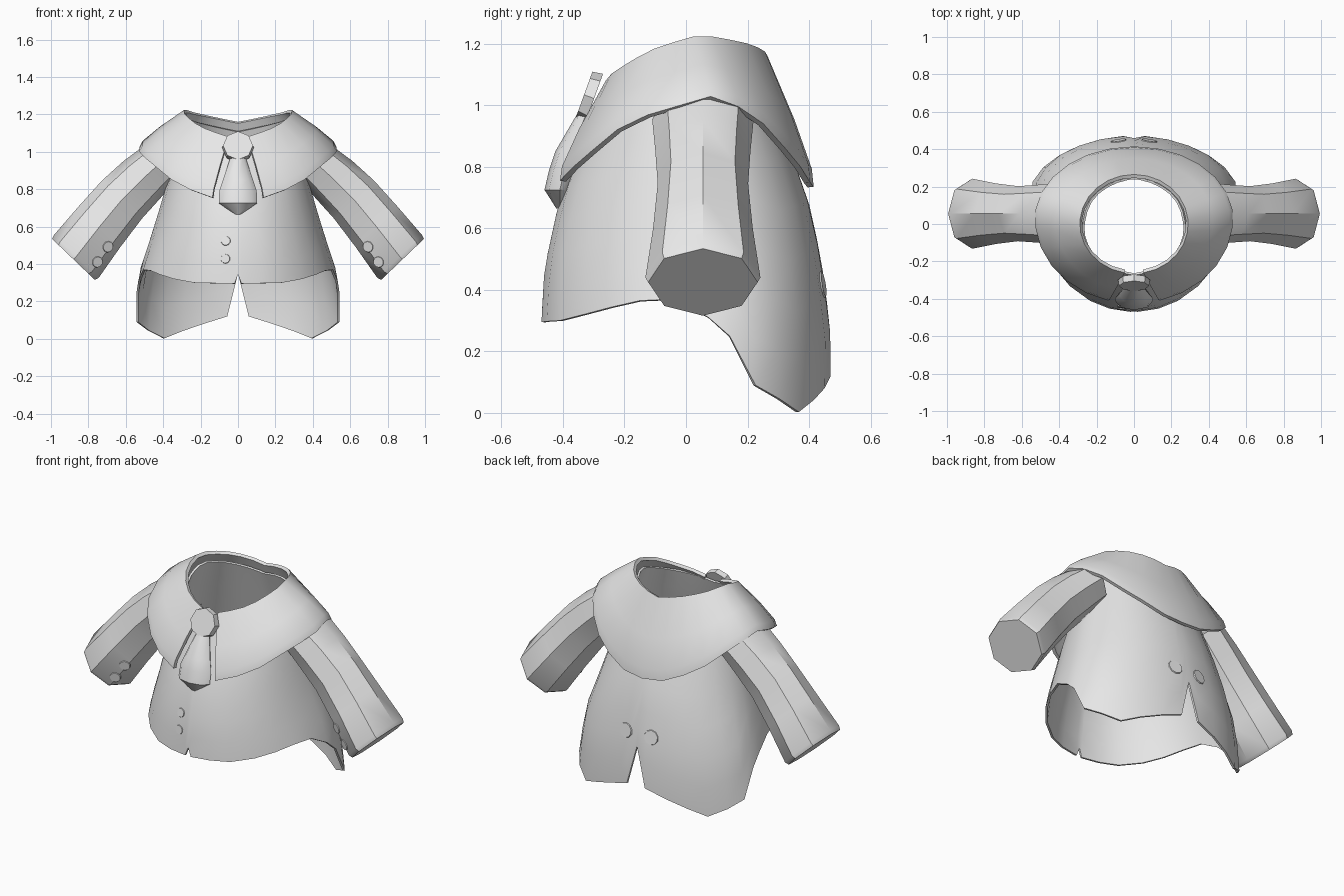
import bpy, bmesh, math
from mathutils import Vector
from mathutils.bvhtree import BVHTree

if "Cube" in bpy.data.objects:
    bpy.data.objects.remove(bpy.data.objects["Cube"])

cloth = bpy.data.materials.new("pale_grey_cloth")
cloth.diffuse_color = (0.8, 0.8, 0.8, 1)
cloth.use_nodes = True
cloth.node_tree.nodes["Principled BSDF"].inputs["Base Color"].default_value = cloth.diffuse_color


def lerp(table, v):
    """Piecewise linear lookup in (key, value) pairs."""
    if v <= table[0][0]:
        return table[0][1]
    for (a, fa), (b, fb) in zip(table, table[1:]):
        if v <= b:
            return fa + (fb - fa) * (v - a) / (b - a)
    return table[-1][1]


def finish(name, bm, thick=0, angle=40):
    """Turn a bmesh into a shaded object, optionally thickened inward."""
    me = bpy.data.meshes.new(name)
    bm.to_mesh(me)
    tree = BVHTree.FromBMesh(bm)
    bm.free()
    ob = bpy.data.objects.new(name, me)
    bpy.context.collection.objects.link(ob)
    me.materials.append(cloth)
    bpy.ops.object.select_all(action='DESELECT')
    ob.select_set(True)
    bpy.context.view_layer.objects.active = ob
    if thick:
        mod = ob.modifiers.new("thickness", 'SOLIDIFY')
        mod.thickness, mod.offset = thick, -1
        bpy.ops.object.modifier_apply(modifier=mod.name)
    bpy.ops.object.shade_smooth_by_angle(angle=math.radians(angle))
    return tree


def loft(cols, cyclic, caps=False):
    """Quad grid from columns of points."""
    bm = bmesh.new()
    vs = [[bm.verts.new(p) for p in c] for c in cols]
    n = len(vs)
    for i in range(n if cyclic else n - 1):
        a, b = vs[i], vs[(i + 1) % n]
        for j in range(len(a) - 1):
            bm.faces.new((a[j], b[j], b[j + 1], a[j + 1]))
    if caps:
        bm.faces.new([c[-1] for c in vs])
    bm.normal_update()
    return bm


def mirror_cols(half, skip_first):
    other = [[(-x, y, z) for x, y, z in c] for c in reversed(half[:-1])]
    return half + (other[:-1] if skip_first else other)


# Coat body with split tails; angles run from front (0) to back (180)
HEM = [(0, .345), (2, .295), (26, .30), (40, .32), (63, .365), (75, .37), (86, .31),
       (94, .25), (107, .09), (135, .003), (174, .12), (180, .35)]
TOP = [(0, 1.05), (45, 1.10), (100, 1.18), (140, 1.15), (180, 1.11)]
WIDE = [(0, .565), (.1, .567), (.37, .525), (.58, .455), (.85, .375), (1.0, .33), (1.18, .27)]
FRONT = [(.3, -.47), (.47, -.46), (.7, -.41), (.85, -.35), (1.0, -.29), (1.12, -.25)]
BACK = [(0, .465), (.13, .473), (.25, .472), (.5, .44), (.68, .40), (.85, .34), (1.0, .29), (1.14, .24)]
MID = [(0, .13), (.4, .11), (.7, .06), (1.1, 0)]


def body_point(deg, z):
    a, yc = math.radians(deg), lerp(MID, z)
    end = lerp(FRONT if deg < 90 else BACK, z)
    return (lerp(WIDE, z) * math.sin(a), yc + abs(math.cos(a)) * (end - yc), z)


half = []
for d in (0, 2, 14, 26, 40, 52, 63, 75, 86, 94, 107, 121, 135, 148, 161, 174, 180):
    lo, hi = lerp(HEM, d), lerp(TOP, d)
    half.append([body_point(d, lo + (hi - lo) * k / 7) for k in range(8)])
body_tree = finish("coat_body", loft(mirror_cols(half, True), True), .012)

# Cape collar, open at the front
NECK_Z = [(10, 1.08), (41, 1.13), (70, 1.19), (100, 1.23), (140, 1.20), (180, 1.16)]
EDGE_Z = [(15, .755), (36, .82), (62, .95), (97, 1.03), (118, .98), (143, .84), (165, .75), (180, .735)]
half = []
N = 12
for i in range(N + 1):
    dn, de = 10 + 170 * i / N, 15 + 165 * i / N
    an, ae = math.radians(dn), math.radians(de)
    neck = Vector((.29 * math.sin(an), -.265 * math.cos(an), lerp(NECK_Z, dn)))
    ye = .03 - math.cos(ae) * (.455 if de < 90 else .385)
    edge = Vector((.53 * math.sin(ae), ye, lerp(EDGE_Z, de)))
    out = Vector((math.sin(ae), -math.cos(ae), .6)) * .012
    half.append([tuple(p) for p in (edge, edge.lerp(neck, .12) + out,
                                    edge.lerp(neck, .5) + out, neck)])
finish("cape_collar", loft(mirror_cols(half, False), False), .02)

# Button discs laid on a surface
def button(name, tree, point, radius):
    loc, nor, _, _ = tree.find_nearest(Vector(point))
    bm = bmesh.new()
    bmesh.ops.create_cone(bm, cap_ends=True, segments=10, radius1=radius,
                          radius2=radius * .9, depth=.009)
    bm.transform(nor.to_track_quat('Z', 'Y').to_matrix().to_4x4())
    bmesh.ops.translate(bm, verts=bm.verts, vec=loc)
    finish(name, bm)


# Sleeves: x, z, half height, half depth along the arm, closed at the cuff
ARM = [(.40, .955, .125, .165), (.51, .855, .14, .155), (.62, .745, .148, .147),
       (.74, .60, .156, .162), (.865, .44, .166, .187), (.88, .425, .158, .178)]
for side, label in ((1, "right"), (-1, "left")):
    cols = []
    for k in range(8):
        a = side * k * math.pi / 4
        cols.append([(side * (x + .72 * h * math.cos(a)), .055 + w * math.sin(a),
                      z + .69 * h * math.cos(a)) for x, z, h, w in ARM])
    bm = loft(cols, True, True)
    bmesh.ops.recalc_face_normals(bm, faces=bm.faces)
    tree = finish("sleeve_" + label, bm)
    for i, (x, z) in enumerate(((.69, .49), (.75, .41))):
        button(f"cuff_button_{label}_{i + 1}", tree, (side * x, -.08, z), .032)

# Coat buttons, front and back
for i, z in enumerate((.53, .43)):
    button(f"front_button_{i + 1}", body_tree, (-.07, -.47, z), .027)
for side, label in ((1, "right"), (-1, "left")):
    button("back_button_" + label, body_tree, (side * .085, .46, .42), .045)

# Neck frill: z, y, half width, half depth
FRILL = [(.665, -.41, .015, .012), (.725, -.41, .102, .05), (.79, -.395, .1, .05),
         (.85, -.375, .08, .05), (.97, -.325, .04, .03)]
cols = [[(w * math.sin(k * math.pi / 4), y - d * math.cos(k * math.pi / 4), z)
         for z, y, w, d in FRILL] for k in range(8)]
finish("neck_frill", loft(cols, True, True))

# Octagonal brooch, tilted with the chest
bm = bmesh.new()
bmesh.ops.create_cone(bm, cap_ends=True, segments=8, radius1=.085, radius2=.08, depth=.035)
ob_rot = Vector((0, -.94, .34)).to_track_quat('Z', 'Y').to_matrix().to_4x4()
bmesh.ops.rotate(bm, verts=bm.verts, cent=(0, 0, 0),
                 matrix=ob_rot.to_3x3() )
bmesh.ops.translate(bm, verts=bm.verts, vec=(0, -.315, 1.028))
finish("brooch", bm, angle=30)
